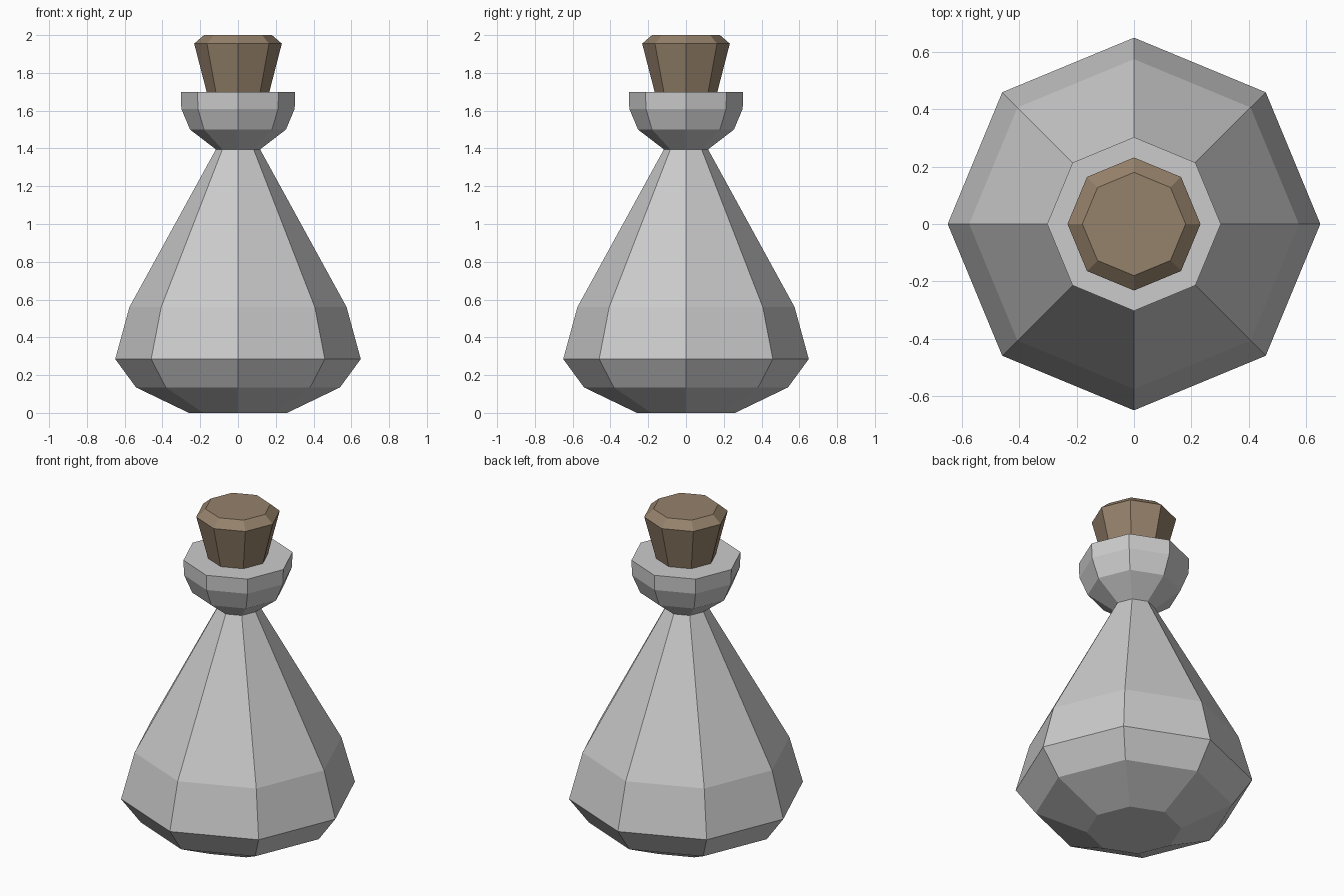
import bpy, bmesh
from math import cos, sin, tau

if "Cube" in bpy.data.objects:
    bpy.data.objects.remove(bpy.data.objects["Cube"])

SIDES = 8


def lathe(name, profile, material=None):
    """Closed flat-shaded solid from (radius, height) rings, bottom to top."""
    bm = bmesh.new()
    rings = [[bm.verts.new((r * cos(tau * i / SIDES), r * sin(tau * i / SIDES), z))
              for i in range(SIDES)] for r, z in profile]
    for low, high in zip(rings, rings[1:]):
        for i in range(SIDES):
            j = (i + 1) % SIDES
            bm.faces.new((low[i], low[j], high[j], high[i]))
    bm.faces.new(rings[0][::-1])
    bm.faces.new(rings[-1])
    mesh = bpy.data.meshes.new(name)
    bm.to_mesh(mesh)
    bm.free()
    obj = bpy.data.objects.new(name, mesh)
    bpy.context.collection.objects.link(obj)
    if material:
        mesh.materials.append(material)
    return obj


# Glass body with narrow neck and flared lip
lathe("bottle", [(0.26, 0), (0.54, 0.135), (0.65, 0.285), (0.575, 0.56),
                 (0.117, 1.395), (0.254, 1.50), (0.30, 1.61), (0.303, 1.70)])

# Tapered stopper with bevelled top, seated slightly into the lip
brown = bpy.data.materials.new("cork_brown")
brown.diffuse_color = (0.30, 0.22, 0.145, 1)
brown.use_nodes = True
brown.node_tree.nodes["Principled BSDF"].inputs["Base Color"].default_value = brown.diffuse_color
lathe("cork", [(0.161, 1.68), (0.232, 1.955), (0.18, 2.0)], brown)
